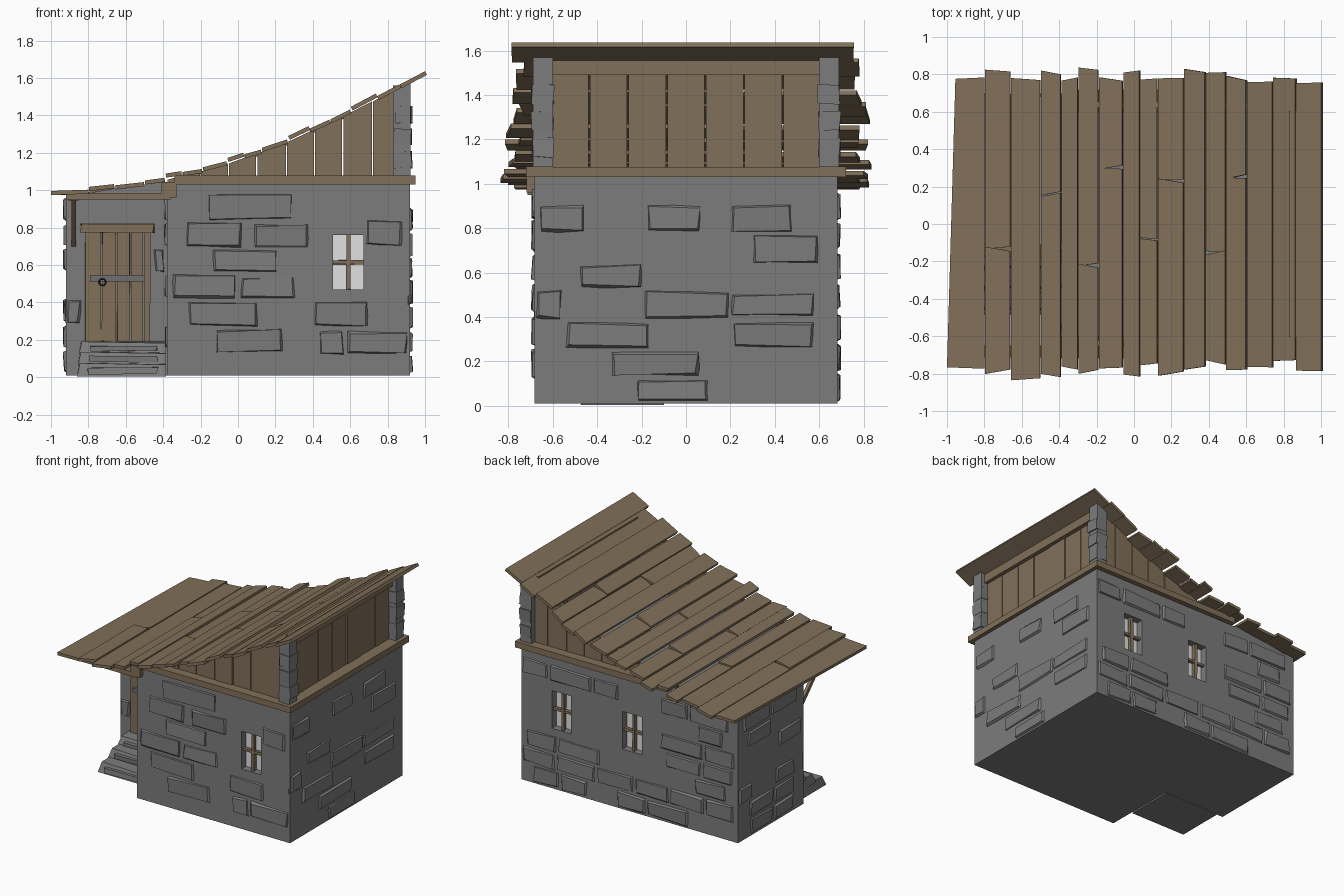
import bpy, bmesh, math, random
from mathutils import Vector

if "Cube" in bpy.data.objects:
    bpy.data.objects.remove(bpy.data.objects["Cube"])

random.seed(4)

def material(name, rgb):
    m = bpy.data.materials.new(name)
    m.diffuse_color = (*rgb, 1)
    m.use_nodes = True
    m.node_tree.nodes["Principled BSDF"].inputs["Base Color"].default_value = m.diffuse_color
    return m

STONE = material("grey stone", (0.2, 0.2, 0.2))
WOOD = material("brown wood", (0.22, 0.162, 0.1))
GLASS = material("pale window", (0.75, 0.75, 0.75))
METAL = material("grey metal", (0.16, 0.16, 0.165))
IRON = material("dark iron", (0.03, 0.03, 0.03))

class Part:
    """Collects eight-cornered blocks into one object."""
    def __init__(self, name, mat):
        self.name, self.mat, self.bm = name, mat, bmesh.new()

    def hexa(self, c):
        v = [self.bm.verts.new(p) for p in c]
        for f in ((0, 1, 2, 3), (4, 5, 6, 7), (0, 1, 5, 4), (1, 2, 6, 5), (2, 3, 7, 6), (3, 0, 4, 7)):
            self.bm.faces.new([v[i] for i in f])

    def box(self, x0, x1, y0, y1, z0, z1, jit=0.0):
        r = lambda: random.uniform(-jit, jit)
        base = [(x0, y0), (x1, y0), (x1, y1), (x0, y1)]
        self.hexa([(x + r(), y + r(), z + r()) for z in (z0, z1) for x, y in base])

    def done(self):
        bmesh.ops.recalc_face_normals(self.bm, faces=self.bm.faces)
        me = bpy.data.meshes.new(self.name)
        self.bm.to_mesh(me)
        self.bm.free()
        me.materials.append(self.mat)
        ob = bpy.data.objects.new(self.name, me)
        bpy.context.collection.objects.link(ob)
        return ob

# Height of the roof's upper surface along x
CURVE = [(-1, .995), (-.8, 1.003), (-.5, 1.05), (-.25, 1.105), (0, 1.178),
         (.25, 1.272), (.5, 1.385), (.75, 1.51), (1, 1.638)]
def roof_z(x):
    for (a, za), (b, zb) in zip(CURVE, CURVE[1:]):
        if x <= b:
            return za + (zb - za) * (x - a) / (b - a)
    return CURVE[-1][1]

# Stone walls: main block and the lower wing beside the recessed porch
FX, FY, PORCH = 0.92, 0.682, -0.11
main = Part("main_walls", STONE)
main.box(-.38, FX, -FY, FY, .01, 1.03)
main = main.done()
wing = Part("porch_wing_walls", STONE)
wing.hexa([(-FX, PORCH, .01), (-.38, PORCH, .01), (-.38, FY, .01), (-FX, FY, .01),
           (-FX, PORCH, .975), (-.38, PORCH, 1.045), (-.38, FY, 1.045), (-FX, FY, .975)])
wing.done()

# Windows: recess cut, pane and crossbars
windows = [(.59, -1), (.58, 1), (-.02, 1)]
cut = Part("window_cutter", STONE)
panes = Part("window_panes", GLASS)
bars = Part("window_bars", WOOD)
def ybox(part, x0, x1, s, d0, d1, z0, z1, jit=0):
    ya, yb = sorted((s * d0, s * d1))
    part.box(x0, x1, ya, yb, z0, z1, jit)
for x, s in windows:
    ybox(cut, x - .082, x + .082, s, FY - .06, FY + .1, .47, .76)
    ybox(panes, x - .082, x + .082, s, FY - .065, FY - .055, .47, .76)
    ybox(bars, x - .01, x + .01, s, FY - .045, FY - .015, .47, .765, .003)
    ybox(bars, x - .082, x + .082, s, FY - .042, FY - .02, .605, .625, .003)
cut = cut.done()
cut.hide_render = True
cut.hide_viewport = True
cut.display_type = 'WIRE'
panes.done()
bars.done()
mod = main.modifiers.new("window recesses", 'BOOLEAN')
mod.object = cut
mod.solver = 'EXACT'

# Raised uneven bricks on every wall
bricks = Part("wall_bricks", STONE)
FRONT = lambda u, v, d: (u, -FY - d, v)
BACK = lambda u, v, d: (u, FY + d, v)
RIGHT = lambda u, v, d: (FX + d, u, v)
LEFT = lambda u, v, d: (-FX - d, u, v)
RECESS = lambda u, v, d: (u, PORCH - d, v)
INNER = lambda u, v, d: (-.38 - d, u, v)

def brick(face, u0, u1, v0, v1):
    j = lambda a=.008: random.uniform(-a, a)
    c = [(u0, v0), (u1, v0), (u1, v1), (u0, v1)]
    t = [(u0 + .014, v0 + .012), (u1 - .014, v0 + .012), (u1 - .014, v1 - .012), (u0 + .014, v1 - .012)]
    bricks.hexa([face(u + j(), v + j(), -.01) for u, v in c] +
                [face(u + j(), v + j(), random.uniform(.006, .017)) for u, v in t])

front_list = [(-.12, .24, .13, .26), (-.27, .11, .27, .40), (-.35, -.01, .42, .55), (.01, .31, .42, .54),
              (-.14, .21, .56, .68), (-.28, .02, .69, .83), (-.16, .29, .84, .98), (.08, .38, .69, .82),
              (.43, .57, .12, .25), (.58, .91, .12, .25), (.41, .70, .27, .40), (.68, .88, .70, .84)]
right_list = [(-.54, -.16, .26, .38), (-.19, .2, .39, .52), (.21, .58, .26, .38), (-.34, .06, .13, .25),
              (-.48, -.2, .53, .64), (-.18, .07, .78, .91), (.2, .48, .78, .91), (.3, .6, .64, .77),
              (.2, .58, .40, .51), (-.66, -.45, .78, .91), (-.22, .1, .02, .12), (-.68, -.56, .39, .52)]
for b in front_list:
    brick(FRONT, *b)
for b in right_list:
    brick(RIGHT, *b)
def courses(face, ua, ub, holes=(), chance=.6):
    for row in range(7):
        v = .02 + row * .136
        u = ua + random.uniform(.0, .12)
        while u < ub - .14:
            e = min(u + random.uniform(.2, .36), ub)
            blocked = v + .13 > .45 and v < .78 and any(u < h + .1 and e > h - .1 for h in holes)
            if random.random() < chance and not blocked:
                brick(face, u, e, v, v + .124)
            u = e + .012
courses(BACK, -.91, .91, (.58, -.02))
courses(LEFT, -.09, .67)
courses(INNER, -.67, -.13, chance=.4)
for b in [(-.92, -.84, .28, .41), (-.45, -.39, .56, .69)]:
    brick(RECESS, *b)
bricks.done()

# Three worn stone steps
steps = Part("porch_steps", STONE)
for y, x, z0, z1 in [(-.475, -.86, .003, .075), (-.36, -.855, .065, .135), (-.25, -.85, .125, .19)]:
    steps.hexa([(x, y, z0), (-.385, y, z0), (-.385, PORCH + .01, z0), (x, PORCH + .01, z0),
                (x + .015, y + .03, z1), (-.385, y + .02, z1 - .008), (-.385, PORCH + .01, z1), (x + .01, PORCH + .01, z1)])
    steps.box(x + .06, -.43, y - .006, y + .05, z0 + .015, z1 - .02, .006)
steps.done()

# Door with planks, lintel, strap and ring
door = Part("door", WOOD)
edges = [-.82, -.73, -.65, -.575, -.505, -.465]
for a, b in zip(edges, edges[1:]):
    door.box(a + .003, b - .003, PORCH - .03 + random.uniform(-.005, .005), PORCH + .02, .19, .775, .003)
door.box(-.84, -.45, PORCH - .065, PORCH + .02, .77, .822, .006)
door.done()
strap = Part("door_strap", METAL)
strap.box(-.79, -.5, PORCH - .045, PORCH - .02, .512, .547)
strap.done()
bpy.ops.mesh.primitive_torus_add(major_segments=12, minor_segments=5, major_radius=.017, minor_radius=.005,
                                 location=(-.725, PORCH - .052, .508), rotation=(math.pi / 2, 0, 0))
ring = bpy.context.object
ring.name = "door_ring"
ring.data.materials.append(IRON)

# Ring beams above the stone and porch framing
beams = Part("wall_beams", WOOD)
beams.box(-.34, .95, -.72, -.6, 1.03, 1.077)
beams.box(-.34, .95, .6, .72, 1.03, 1.077)
beams.box(.82, .95, -.719, .719, 1.031, 1.076)
beams.done()
porch = Part("porch_frame", WOOD)
porch.box(-.92, -.36, -.715, -.65, .95, .985)
porch.box(-.41, -.33, -.718, -.6, .96, 1.04)
porch.box(-.91, -.85, -.66, PORCH + .03, .945, .98)
porch.hexa([(x, y, z) for x in (-.89, -.865) for y, z in
            ((PORCH, .70), (PORCH, .745), (-.32, .955), (-.36, .955))])
porch.done()

# Stone corner posts carrying the high edge
posts = Part("corner_posts", STONE)
for s in (-1, 1):
    ya, yb = sorted((s * .60, s * .69))
    posts.hexa([(x, y, z) for z in (0, 1) for x, y in ((.83, ya), (.922, ya), (.922, yb), (.83, yb))][:4] and
               [(x, y, 1.06 if k == 0 else roof_z(x) - .02) for k in (0, 1)
                for x, y in ((.83, ya), (.922, ya), (.922, yb), (.83, yb))])
    for z in (1.12, 1.24, 1.36):
        posts.box(.838, .928, ya - .004, yb + .004, z, z + .085, .006)
posts.done()

# Plank gables front and back, sloped to the roof, and the high side panel
gables = Part("gable_planks", WOOD)
xs = [-.38, -.2, -.05, .1, .26, .41, .56, .72, .85]
for s in (-1, 1):
    for a, b in zip(xs, xs[1:]):
        d = .65 + random.uniform(-.004, .004)
        gables.hexa([(x, s * y, z) for y in (d - .03, d)
                     for x, z in ((a + .003, 1.04), (b - .003, 1.04), (b - .003, roof_z(b) - .02), (a + .003, roof_z(a) - .02))])
for i in range(7):
    y = -.61 + i * 1.22 / 7
    gables.box(.83, .865 + random.uniform(-.004, .004), y + .003, y + .171, 1.05, 1.52)
gables.box(.83, .895, -.605, .605, 1.49, 1.56)
gables.done()

# Roof planks: left x, right x, front y, back y, split (9 = whole)
PLANKS = [(-1, -.8, -.77, .78, 9), (-.8, -.66, -.79, .82, -.13), (-.66, -.5, -.83, .775, 9), (-.5, -.39, -.81, .81, .16),
          (-.39, -.3, -.77, .775, 9), (-.3, -.19, -.79, .83, -.22), (-.19, -.06, -.77, .775, .3), (-.06, .03, -.81, .815, 9),
          (.03, .125, -.75, .775, -.08), (.125, .265, -.8, .78, .235), (.265, .38, -.77, .82, 9), (.38, .49, -.74, .81, -.15),
          (.49, .6, -.78, .78, .25), (.6, .74, -.765, .76, 9), (.74, .865, -.73, .78, 9), (.865, 1, -.785, .755, 9)]
roof = Part("roof_planks", WOOD)
for i, (a, b, y0, y1, sp) in enumerate(PLANKS):
    spans = [(y0, y1)] if sp == 9 else [(y0, sp - .003), (sp + .003, y1)]
    for k, (ya, yb) in enumerate(spans):
        lift = (.014 if i % 3 == 1 else 0) - .008 * k
        tilt = random.uniform(-.004, .004)
        za, zb = roof_z(a) + lift + tilt, roof_z(b) + lift - tilt - (.006 if i else 0)
        e0 = random.uniform(-.012, .012)
        xl = a + .045 if i == 0 else a
        g = .003 if 0 < i < 15 else 0
        n = Vector((za - zb, 0, b - a)).normalized() * .022
        top = [Vector((a + g, ya + e0, za)), Vector((b - g, ya - e0, zb)),
               Vector((b - g, yb + e0, zb)), Vector((xl + g, yb - e0, za))]
        roof.hexa([p - n for p in top] + top)
roof.done()
